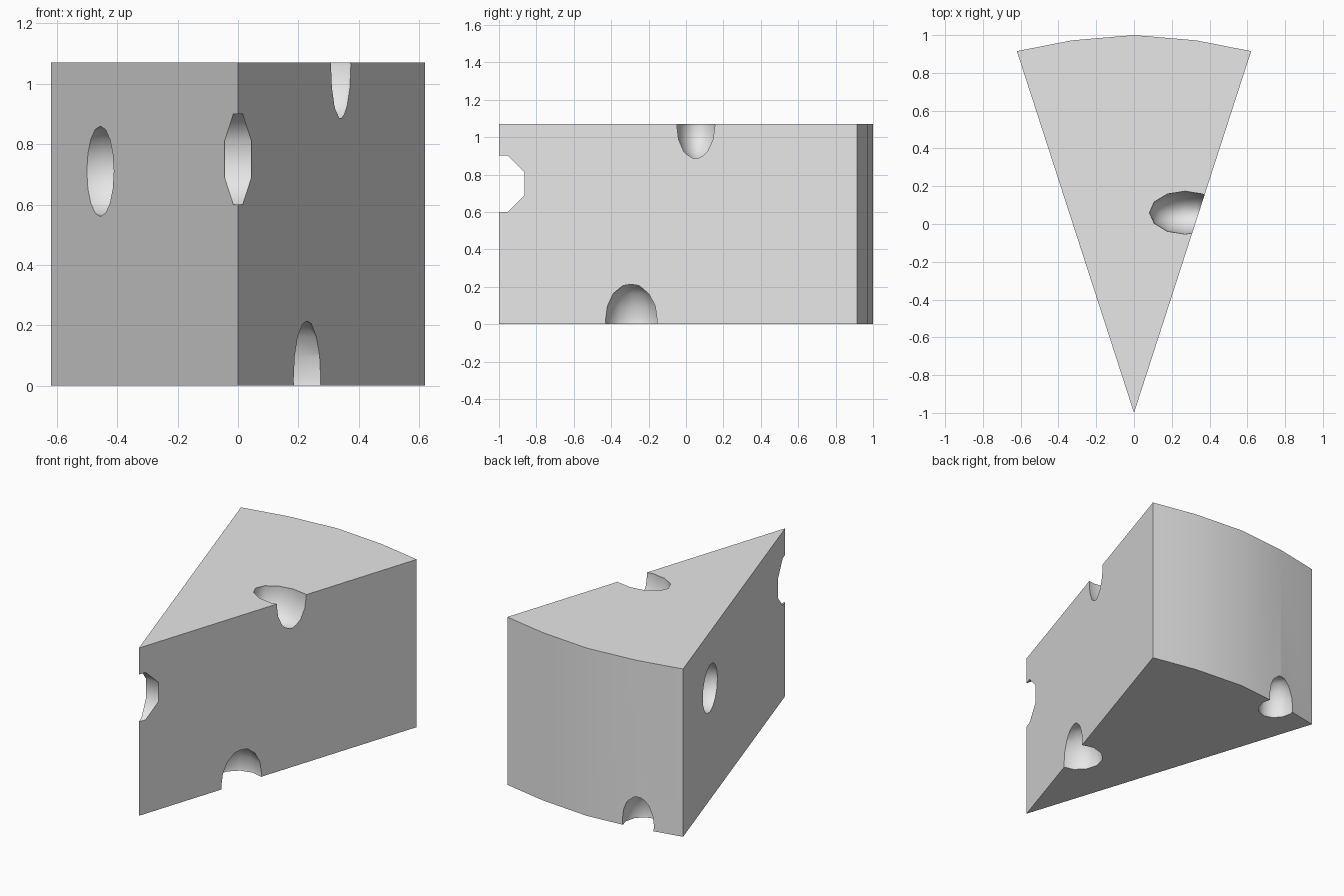
import bpy
import bmesh
from mathutils import Matrix, Vector

HEIGHT = 1.07

cube = bpy.data.objects.get("Cube")
if cube:
    bpy.data.objects.remove(cube, do_unlink=True)

grey = bpy.data.materials.new("pale_grey")
grey.use_nodes = True
colour = (0.8, 0.8, 0.8, 1)
grey.diffuse_color = colour
grey.node_tree.nodes["Principled BSDF"].inputs["Base Color"].default_value = colour


def make_object(name, bm):
    bmesh.ops.recalc_face_normals(bm, faces=bm.faces)
    mesh = bpy.data.meshes.new(name)
    bm.to_mesh(mesh)
    bm.free()
    obj = bpy.data.objects.new(name, mesh)
    bpy.context.collection.objects.link(obj)
    mesh.materials.append(grey)
    return obj


# Wedge: extruded slice outline with a gently curved rind
half_arc = [(0.62, 0.915), (0.33, 0.972)]
outline = [(0, -1)] + half_arc + [(0, 1)] + [(-x, y) for x, y in reversed(half_arc)]
bm = bmesh.new()
base = bm.faces.new([bm.verts.new((x, y, 0)) for x, y in outline])
top = bmesh.ops.extrude_face_region(bm, geom=[base])["geom"]
bmesh.ops.translate(bm, vec=(0, 0, HEIGHT),
                    verts=[v for v in top if isinstance(v, bmesh.types.BMVert)])
wedge = make_object("cheese_wedge", bm)


def carve(name, bm):
    """Cut a helper solid out of the wedge."""
    cutter = make_object(name, bm)
    cutter.hide_render = True
    cutter.hide_set(True)
    mod = wedge.modifiers.new(name, "BOOLEAN")
    mod.operation = "DIFFERENCE"
    mod.solver = "EXACT"
    mod.object = cutter
    return cutter


# Rounded holes: centre, radii
holes = {
    "top_hole": ((0.27, 0.06, 1.06), (0.19, 0.115, 0.19)),
    "side_hole": ((-0.45, 0.41, 0.71), (0.15, 0.15, 0.15)),
    "lower_hole": ((0.2, -0.285, 0.02), (0.155, 0.15, 0.2)),
    "rind_hole": ((-0.335, 0.93, 0.03), (0.11, 0.125, 0.18)),
}
cutters = []
for name, (centre, radii) in holes.items():
    bm = bmesh.new()
    bmesh.ops.create_uvsphere(
        bm, u_segments=12, v_segments=8, radius=1,
        matrix=Matrix.Translation(centre) @ Matrix.Diagonal(Vector(radii)).to_4x4())
    cutters.append(carve(name, bm))

# Octagonal bite across the tip
bm = bmesh.new()
bmesh.ops.create_cone(
    bm, cap_ends=True, segments=8, radius1=0.163, radius2=0.163, depth=0.5,
    matrix=Matrix.Translation((0, -1.015, 0.75)) @ Matrix.Rotation(1.5708, 4, "Y")
    @ Matrix.Rotation(0.3927, 4, "Z"))
cutters.append(carve("tip_hole", bm))

# Apply the cuts, drop the helpers and smooth the curved areas
bpy.context.view_layer.objects.active = wedge
wedge.select_set(True)
for mod in list(wedge.modifiers):
    bpy.ops.object.modifier_apply(modifier=mod.name)
for cutter in cutters:
    bpy.data.objects.remove(cutter, do_unlink=True)
bpy.ops.object.shade_smooth_by_angle(angle=0.82)
